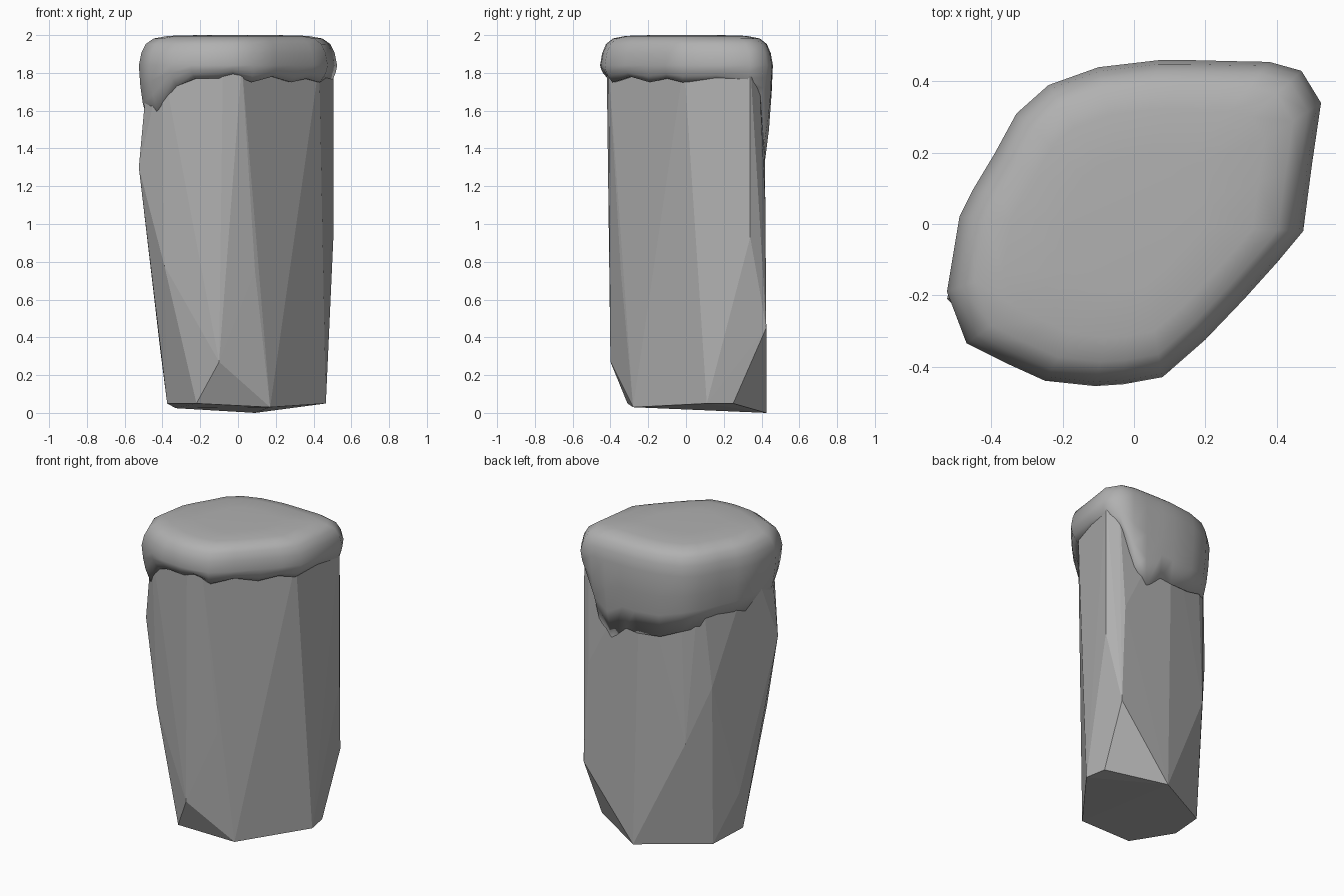
import bpy, bmesh

# Dark grey shared by rock and snow
grey = bpy.data.materials.new("dark_grey")
grey.diffuse_color = (.44, .44, .44, 1)


def finish(bm, name):
    bmesh.ops.recalc_face_normals(bm, faces=bm.faces)
    mesh = bpy.data.meshes.new(name)
    bm.to_mesh(mesh)
    bm.free()
    mesh.materials.append(grey)
    ob = bpy.data.objects.new(name, mesh)
    bpy.context.collection.objects.link(ob)
    return ob


# Faceted rock pillar: convex hull of its corner points
base = [(-.22, -.31, .05), (.17, -.28, .03), (.465, .11, .05), (.44, .25, .05),
        (.09, .425, 0), (-.33, .19, .025), (-.375, -.06, .05)]
waist = [(-.1, -.4, .27), (.09, -.345, .75), (-.39, -.29, .78), (-.525, -.21, 1.3),
         (-.41, .03, .32), (-.355, .235, 1.08), (-.24, .35, .72),
         (.45, .425, .45), (.42, .42, 1.11), (.505, .34, .93)]
rim = [(-.08, -.42), (.02, -.41), (.43, -.01), (.505, .34), (.44, .385), (.05, .41),
       (-.2, .35), (-.3, .28), (-.47, -.02), (-.475, -.2), (-.4, -.33)]
bm = bmesh.new()
for p in base + waist + [(x, y, 1.85) for x, y in rim]:
    bm.verts.new(p)
bmesh.ops.convex_hull(bm, input=bm.verts)
loose = [v for v in bm.verts if not v.link_faces]
bmesh.ops.delete(bm, geom=loose, context='VERTS')
finish(bm, "rock_pillar")

# Snow cap: outline (x, y) with the height of its drooping lower edge
outline = [(-.525, -.19, 1.53), (-.47, -.335, 1.6), (-.36, -.39, 1.73), (-.25, -.44, 1.77),
           (-.11, -.455, 1.77), (-.03, -.45, 1.79), (.08, -.43, 1.75), (.2, -.325, 1.78),
           (.31, -.21, 1.75), (.4, -.11, 1.77), (.475, -.02, 1.75), (.5, .17, 1.76),
           (.525, .34, 1.73), (.47, .43, 1.66), (.38, .455, 1.42), (.28, .457, 1.31),
           (.16, .46, 1.41), (.07, .46, 1.4), (-.1, .44, 1.41), (-.24, .39, 1.46),
           (-.33, .31, 1.48), (-.39, .2, 1.49), (-.45, .1, 1.5), (-.49, .02, 1.52)]
# Each ring: outline scale, and blend from the lower edge up to the bulge height
skirt = [(.85, .04), (.908, 0), (.96, .35), (.985, .65), (1, 1)]
crown = [(.975, 1.905), (.93, 1.953), (.85, 1.982), (.7, 1.996), (.4, 2)]
BULGE = 1.84
bm = bmesh.new()
rings = []
for s, t in skirt:
    rings.append([bm.verts.new((x * s, y * s, z + (BULGE - z) * t)) for x, y, z in outline])
for s, h in crown:
    rings.append([bm.verts.new((x * s, y * s, h)) for x, y, z in outline])
n = len(outline)
for a, b in zip(rings, rings[1:]):
    for i in range(n):
        j = (i + 1) % n
        bm.faces.new((a[i], a[j], b[j], b[i]))
bm.faces.new(rings[-1])
for f in bm.faces:
    f.smooth = True
finish(bm, "snow_cap")
